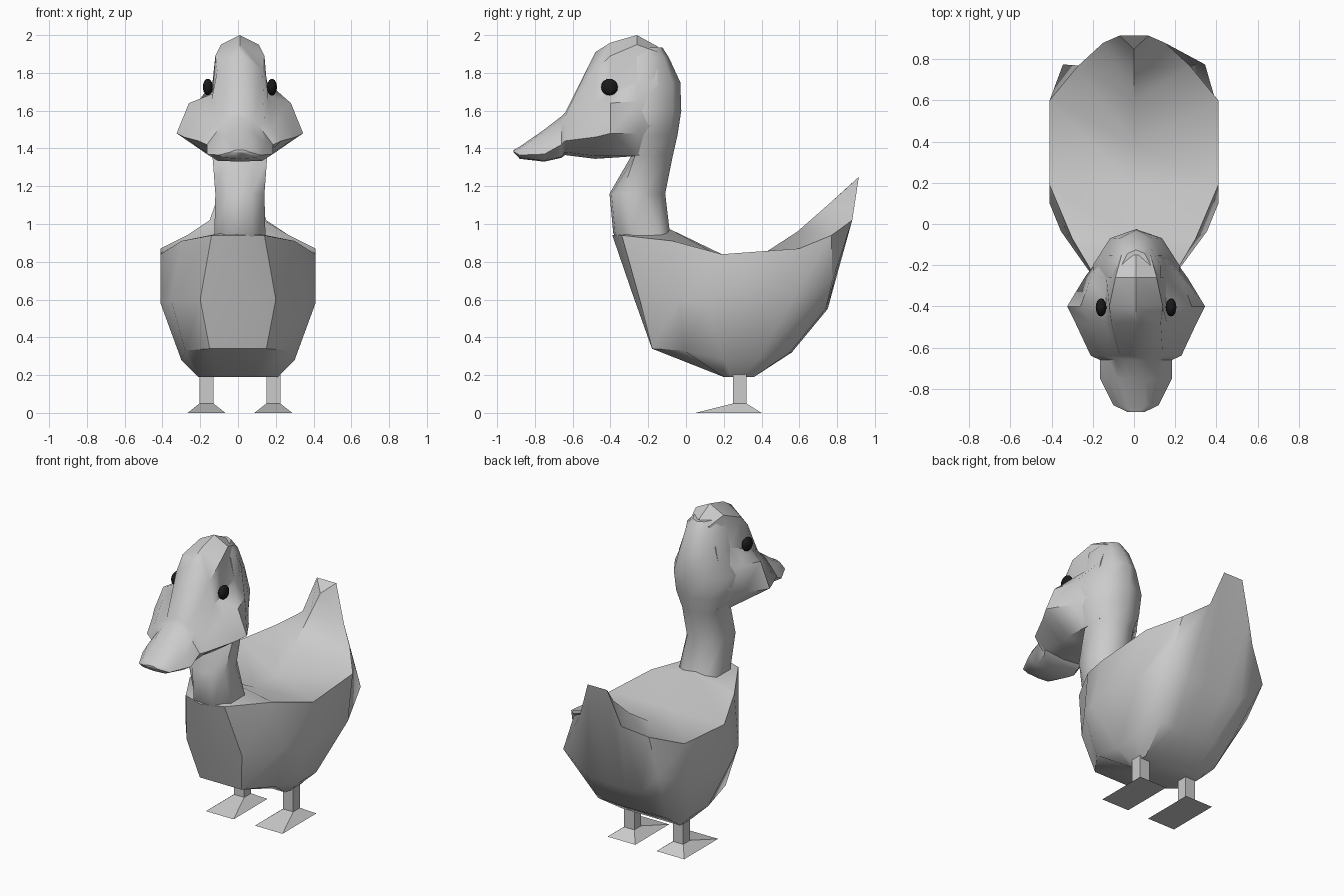
import bpy, bmesh, math
from mathutils import Vector

OFF = 0.01  # head, neck and legs sit slightly to the right of centre


def finish(name, bm, angle=40):
    bmesh.ops.remove_doubles(bm, verts=bm.verts, dist=0.0005)
    bmesh.ops.recalc_face_normals(bm, faces=bm.faces)
    me = bpy.data.meshes.new(name)
    bm.to_mesh(me)
    bm.free()
    ob = bpy.data.objects.new(name, me)
    bpy.context.collection.objects.link(ob)
    bpy.ops.object.select_all(action='DESELECT')
    ob.select_set(True)
    bpy.context.view_layer.objects.active = ob
    if angle:
        bpy.ops.object.shade_smooth_by_angle(angle=math.radians(angle))
    return ob


def loft(name, half_rings, dx=0.0, caps=(True, True), angle=40):
    """Mirror half rings across x = 0 and bridge them."""
    bm = bmesh.new()
    rings = []
    for half in half_rings:
        full = list(half) + [(-x, y, z) for x, y, z in reversed(half)]
        rings.append([bm.verts.new((x + dx, y, z)) for x, y, z in full])
    n = len(rings[0])
    for a, b in zip(rings, rings[1:]):
        for i in range(n):
            j = (i + 1) % n
            bm.faces.new((a[i], a[j], b[j], b[i]))
    if caps[0]:
        bm.faces.new(rings[0])
    if caps[1]:
        bm.faces.new(rings[-1])
    return finish(name, bm, angle)


# Body: belly, flank, rim and back rings, each running from breast to tail
body = [
    [(0, .2, .19), (.1, .2, .19), (.2, .2, .19), (.21, .24, .19), (.21, .3, .19),
     (.21, .36, .19), (.14, .36, .19), (.07, .36, .19), (0, .36, .19)],
    [(0, -.18, .34), (.15, -.18, .34), (.28, -.01, .33), (.3, .2, .28), (.3, .38, .28),
     (.25, .55, .32), (.15, .55, .32), (.07, .56, .32), (0, .56, .32)],
    [(0, -.28, .62), (.2, -.245, .6), (.355, -.035, .6), (.41, .1, .58), (.41, .55, .58),
     (.345, .775, .7), (.2, .74, .55), (.08, .75, .55), (0, .75, .55)],
    [(0, -.39, .94), (.14, -.34, .94), (.3, -.07, .91), (.41, .19, .84), (.41, .6, .87),
     (.27, .77, .94), (.15, .88, 1.02), (.07, .915, 1.25), (0, .915, 1.25)],
    [(0, -.3, .97), (0, -.2, .97), (0, -.08, .97), (0, .18, .83), (0, .39, .83),
     (0, .59, .96), (0, .75, 1.1), (0, .85, 1.19), (0, .915, 1.25)],
]
loft("body", body, caps=(True, False))

# Neck and nape: (z, half width, front, front side, back side, back)
neck = [(.88, .13, -.33, -.27, -.12, -.06), (.95, .135, -.385, -.28, -.14, -.085),
        (1.16, .13, -.405, -.34, -.22, -.11), (1.36, .145, -.29, -.27, -.19, -.07),
        (1.47, .2, -.27, -.25, -.2, -.045), (1.6, .21, -.28, -.26, -.2, -.025),
        (1.75, .145, -.28, -.26, -.2, -.03), (1.88, .12, -.28, -.26, -.2, -.09),
        (1.935, .07, -.26, -.25, -.2, -.125)]
loft("neck", [[(0, f, z), (w * .5, f + .01, z), (w, fs, z), (w, bs, z),
               (w * .6, (bs + 3 * b) / 4, z), (0, b, z)]
              for z, w, f, fs, bs, b in neck], dx=OFF, angle=45)

# Head and beak: cross-sections from crown back to beak tip, crown to chin
head = {
    -.15: [(0, 1.94), (.07, 1.91), (.12, 1.78), (.14, 1.68), (.17, 1.54), (.13, 1.38), (0, 1.37)],
    -.26: [(0, 2.0), (.1, 1.95), (.145, 1.75), (.22, 1.65), (.25, 1.48), (.15, 1.36), (0, 1.36)],
    -.40: [(0, 1.96), (.13, 1.89), (.145, 1.69), (.27, 1.64), (.335, 1.48), (.16, 1.36), (0, 1.35)],
    -.48: [(0, 1.91), (.12, 1.81), (.15, 1.66), (.22, 1.6), (.295, 1.46), (.15, 1.36), (0, 1.345)],
    -.64: [(0, 1.59), (.08, 1.57), (.13, 1.54), (.17, 1.5), (.22, 1.44), (.14, 1.38), (0, 1.365)],
    -.66: [(0, 1.57), (.06, 1.55), (.1, 1.52), (.13, 1.48), (.175, 1.42), (.13, 1.355), (0, 1.35)],
    -.75: [(0, 1.5), (.05, 1.49), (.09, 1.47), (.14, 1.43), (.175, 1.37), (.12, 1.335), (0, 1.33)],
    -.88: [(0, 1.41), (.04, 1.405), (.07, 1.4), (.09, 1.385), (.11, 1.365), (.08, 1.35), (0, 1.345)],
}
rings = [[(x, y, z) for x, z in pts] for y, pts in head.items()]
rings.append([(x * .4, -.912, 1.385 + (z - 1.375) * .2) for x, z in head[-.88]])
loft("head_and_beak", rings, dx=OFF)

# Eyes
black = bpy.data.materials.new("black")
black.diffuse_color = (0.01, 0.01, 0.01, 1)
for side, label in ((-1, "left"), (1, "right")):
    bm = bmesh.new()
    bmesh.ops.create_uvsphere(bm, u_segments=16, v_segments=10, radius=1)
    for v in bm.verts:
        v.co = Vector((v.co.x * .026, v.co.y * .044, v.co.z * .044)) + \
            Vector((side * .17 + OFF, -.405, 1.725))
    finish(label + "_eye", bm).data.materials.append(black)

    # Legs with flared feet
    cx = side * .177 + OFF
    bm = bmesh.new()
    levels = []
    for w, y0, y1, z in ((.1, .05, .4, 0), (.037, .25, .32, .05), (.037, .25, .32, .3)):
        levels.append([bm.verts.new(p) for p in ((cx - w, y0, z), (cx + w, y0, z),
                                                 (cx + w, y1, z), (cx - w, y1, z))])
    for a, b in zip(levels, levels[1:]):
        for i in range(4):
            bm.faces.new((a[i], a[i - 3], b[i - 3], b[i]))
    bm.faces.new(levels[0])
    bm.faces.new(levels[-1])
    finish(label + "_leg", bm, angle=0)
